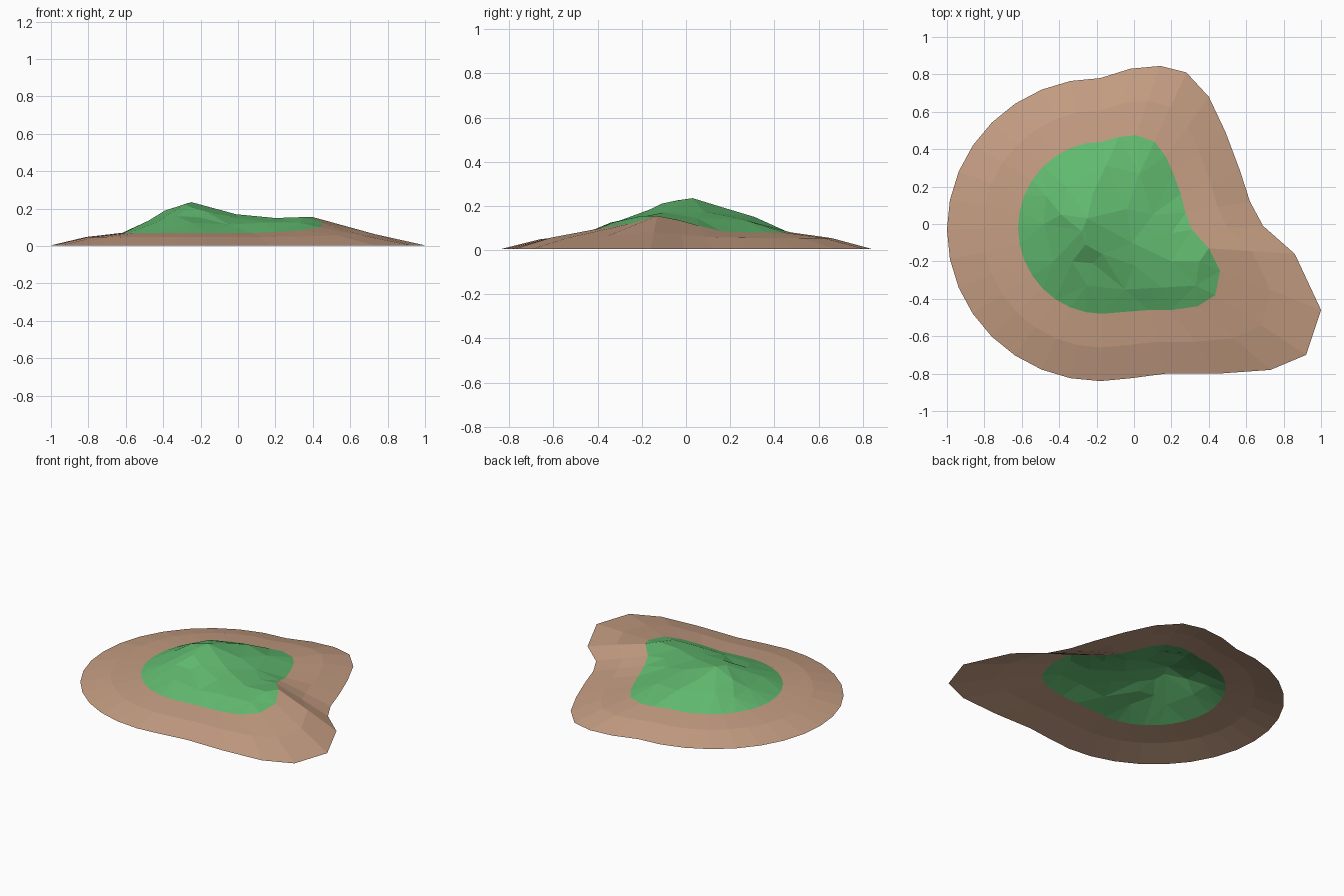
import bpy
import bmesh
import math
from mathutils import Vector
from mathutils.geometry import delaunay_2d_cdt

default_cube = bpy.data.objects.get("Cube")
if default_cube:
    bpy.data.objects.remove(default_cube, do_unlink=True)


def make_material(name, color):
    material = bpy.data.materials.new(name)
    material.use_nodes = True
    material.diffuse_color = color
    material.node_tree.nodes["Principled BSDF"].inputs["Base Color"].default_value = color
    return material


def west_arc(center_x, center_y, radius_x, radius_y, z, steps=16):
    """Half ellipse running from north, through west, to south."""
    points = []
    for step in range(steps + 1):
        angle = math.pi / 2 + math.pi * step / steps
        points.append(Vector((center_x + radius_x * math.cos(angle),
                              center_y + radius_y * math.sin(angle), z)))
    return points


# Shoreline: a round west side and a pointed cape to the south-east
east_shore = [
    (-.02, -.825), (.17, -.8), (.45, -.8), (.73, -.78), (.92, -.7),
    (1, -.46), (.86, -.16), (.69, -.01), (.62, .12), (.565, .29),
    (.49, .49), (.4, .68), (.28, .81), (.14, .845), (-.02, .83),
]
shore = west_arc(-.18, -.03, .82, .81, .004)
shore += [Vector((x, y, .004)) for x, y in east_shore]

# Grass border, lifted where the ridge runs out towards the cape
east_border = [
    (-.05, -.47, .07), (.08, -.46, .07), (.2, -.46, .075), (.34, -.44, .085),
    (.435, -.38, .1), (.46, -.25, .12), (.4, -.13, .155), (.31, -.03, .135),
    (.275, .06, .11), (.25, .16, .085), (.21, .27, .08), (.17, .36, .08),
    (.11, .44, .08), (.01, .475, .08), (-.08, .465, .08),
]
border = west_arc(-.17, -.02, .45, .46, .07)
border += [Vector(point) for point in east_border]
# The north rim sits slightly higher than the south rim
for point in border[:8]:
    point.z += .012 * max(point.y, 0) / .45

# Hill landmarks
summit = [(-.25, .03, .235), (-.28, -.04, .225), (-.26, -.11, .21), (-.17, -.16, .185)]
cliff_foot = [(-.33, -.2, .16), (-.22, -.21, .155)]
west_slope = [(-.39, .05, .19), (-.48, 0, .135), (-.47, .15, .13), (-.43, -.2, .13)]
north_slope = [(-.36, .2, .165), (-.22, .16, .195), (-.15, .31, .15), (.03, .27, .135)]
saddle = [(-.04, .08, .175), (.1, .05, .145), (.2, -.05, .14), (-.01, -.1, .17)]
south_slope = [(0, -.22, .15), (-.05, -.35, .115), (-.25, -.33, .125)]
cape_ridge = [(.2, -.2, .15), (.35, -.2, .155), (.15, -.34, .125), (.33, -.33, .125)]
landmarks = [Vector(point) for group in
             (summit, cliff_foot, west_slope, north_slope, saddle, south_slope, cape_ridge)
             for point in group]

bm = bmesh.new()

# Sand slope: rings joined by strips, bulging slightly halfway up
middle = []
for low, high in zip(shore, border):
    point = low.lerp(high, .5)
    point.z += .012 if high.z < .1 else .002
    middle.append(point)
rings = [[bm.verts.new(point) for point in ring] for ring in (shore, middle, border)]
for lower, upper in zip(rings, rings[1:]):
    for i in range(len(lower)):
        j = (i + 1) % len(lower)
        face = bm.faces.new((lower[i], upper[i], upper[j], lower[j]))
        face.material_index = 0

# Grass cap: facets stretched between the border and the landmarks
cap_verts = rings[-1] + [bm.verts.new(point) for point in landmarks]
count = len(border)
loop = [(i, (i + 1) % count) for i in range(count)]
flat_points = [vert.co.to_2d() for vert in cap_verts]
result = delaunay_2d_cdt(flat_points, loop, [], 1, 1e-5)
triangles, origins = result[2], result[3]
for triangle in triangles:
    face = bm.faces.new([cap_verts[origins[index][0]] for index in triangle])
    face.material_index = 1

# Turn every facet upwards
bm.normal_update()
for face in bm.faces:
    if face.normal.z < 0:
        face.normal_flip()

mesh = bpy.data.meshes.new("island")
bm.to_mesh(mesh)
bm.free()
mesh.materials.append(make_material("sand brown", (.56, .34, .225, 1)))
mesh.materials.append(make_material("grass green", (.12, .49, .16, 1)))
island = bpy.data.objects.new("island", mesh)
bpy.context.collection.objects.link(island)
